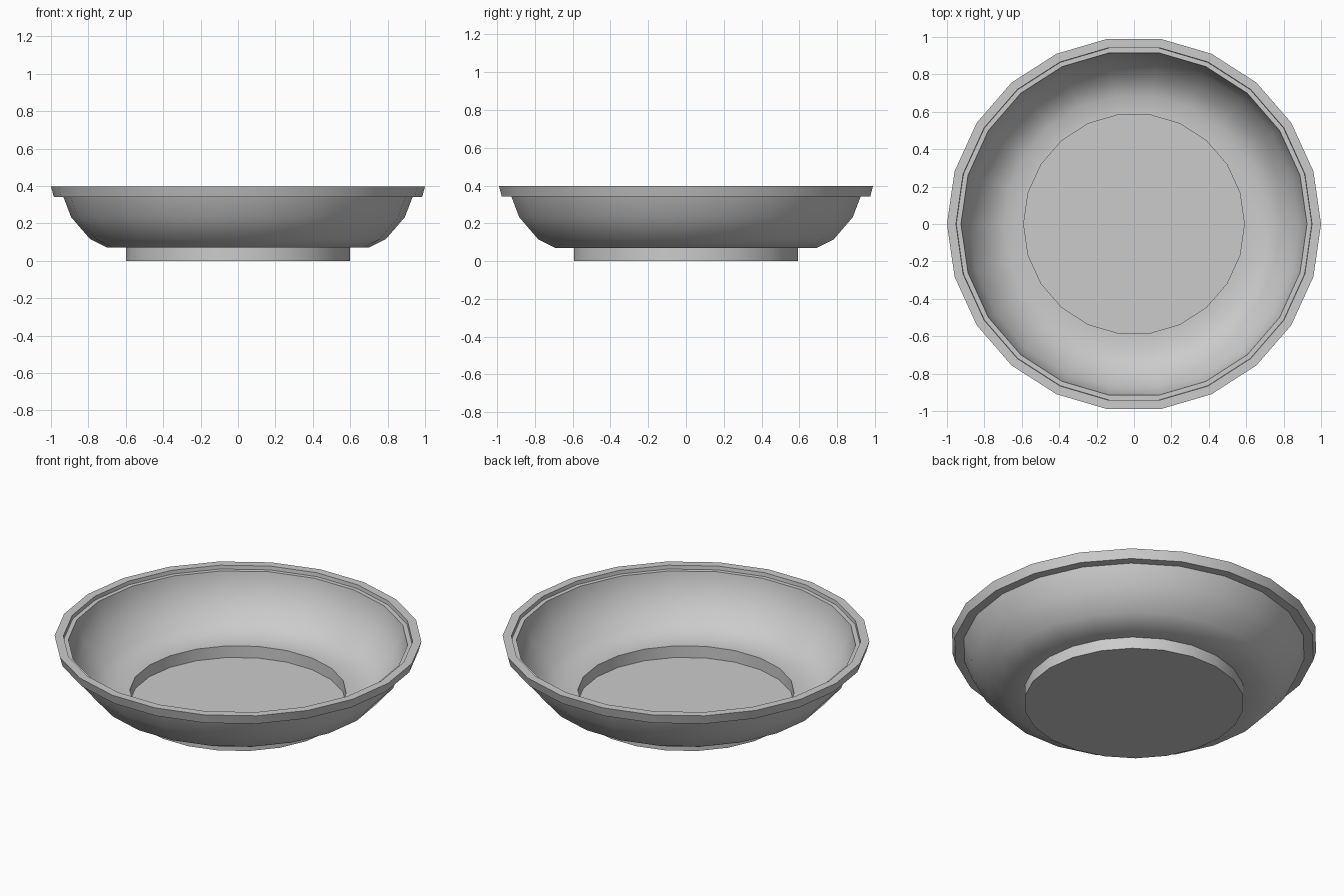
import bpy, bmesh, math

if "Cube" in bpy.data.objects:
    bpy.data.objects.remove(bpy.data.objects["Cube"])

SIDES = 22

def lathe(name, profile, angle):
    """Revolve an (r, z) profile around z; r = 0 ends close at the axis."""
    bm = bmesh.new()
    rings = []
    for r, z in profile:
        if r == 0:
            rings.append([bm.verts.new((0, 0, z))] * SIDES)
        else:
            rings.append([bm.verts.new((r * math.cos(math.tau * i / SIDES),
                                        r * math.sin(math.tau * i / SIDES), z))
                          for i in range(SIDES)])
    for a, b in zip(rings, rings[1:]):
        for i in range(SIDES):
            j = (i + 1) % SIDES
            corners = list(dict.fromkeys((a[i], a[j], b[j], b[i])))
            bm.faces.new(corners)
    bmesh.ops.recalc_face_normals(bm, faces=bm.faces)
    mesh = bpy.data.meshes.new(name)
    bm.to_mesh(mesh)
    bm.free()
    obj = bpy.data.objects.new(name, mesh)
    bpy.context.collection.objects.link(obj)
    bpy.context.view_layer.objects.active = obj
    obj.select_set(True)
    bpy.ops.object.shade_smooth_by_angle(angle=math.radians(angle))
    obj.select_set(False)
    return obj

# Outside: foot, curved wall, underside and edge of the lip
outer = [(0, 0), (0.6, 0), (0.6, 0.07), (0.698, 0.07), (0.79, 0.115),
         (0.892, 0.233), (0.934, 0.342), (0.985, 0.342), (1.0, 0.397)]
# Inside: stepped lip, curved wall, recessed floor
inner = [(0.952, 0.397), (0.95, 0.375), (0.925, 0.375), (0.918, 0.335),
         (0.882, 0.238), (0.783, 0.124), (0.69, 0.08), (0.59, 0.08),
         (0.59, 0.01), (0, 0.01)]
lathe("bowl", outer + inner, 32)
